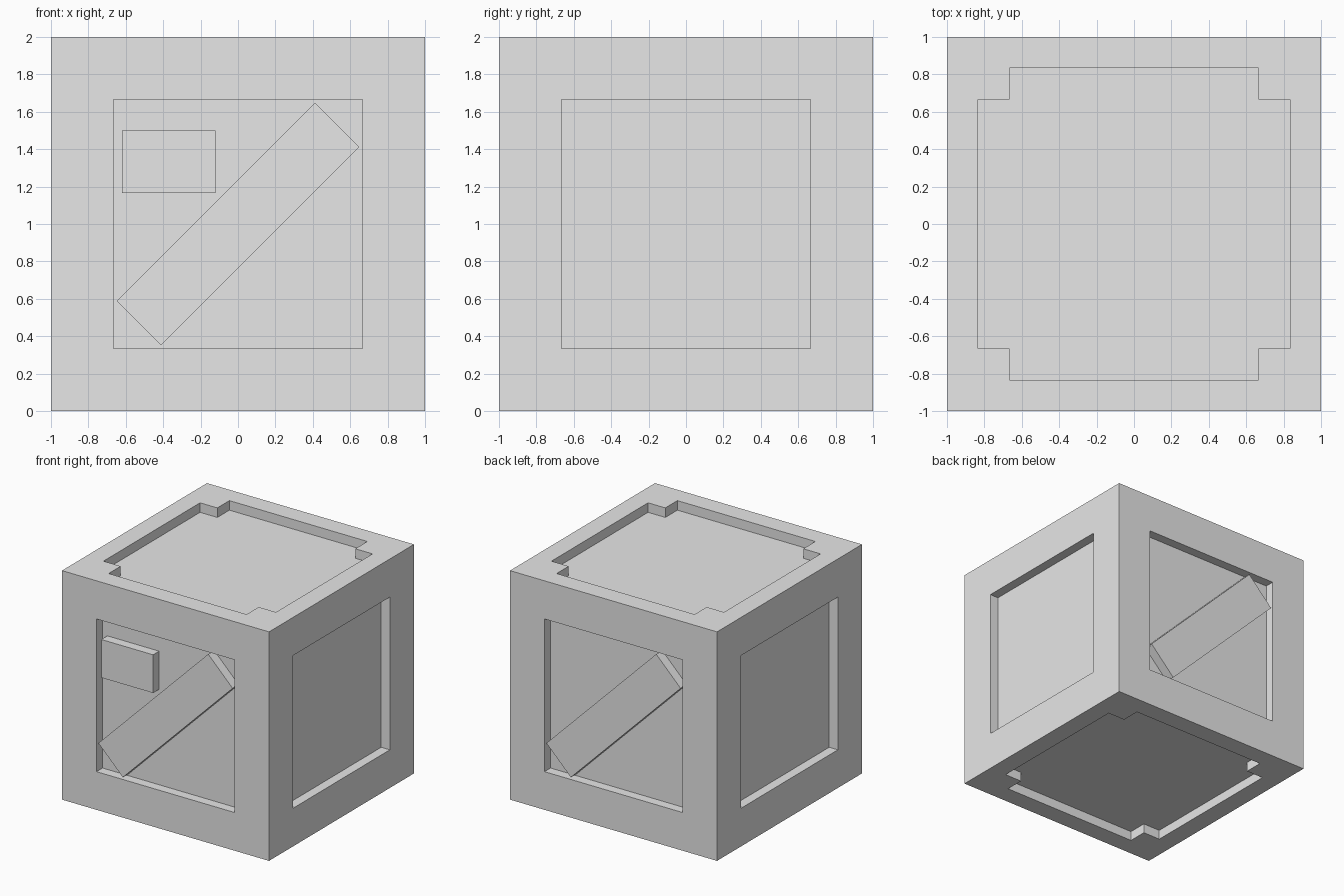
import bpy, bmesh
from math import pi
from mathutils import Matrix, Vector

default = bpy.data.objects.get("Cube")
if default:
    bpy.data.objects.remove(default)

HALF = 1.0        # half the crate's side
OPEN = 2 / 3      # half the side of each panel opening
NOTCH = 5 / 6     # reach of the lid opening between the corner posts
DEPTH = 1 / 12    # recess depth
CENTRE = Matrix.Translation((0, 0, HALF))

grey = bpy.data.materials.new("light_grey")
grey.use_nodes = True
grey.diffuse_color = (0.8, 0.8, 0.8, 1)
grey.node_tree.nodes["Principled BSDF"].inputs["Base Color"].default_value = (0.8, 0.8, 0.8, 1)


def prism(name, outline, low, high, matrix):
    """Extrude a flat outline from low to high along local z."""
    bm = bmesh.new()
    face = bm.faces.new([bm.verts.new((x, y, low)) for x, y in outline])
    top = bmesh.ops.extrude_face_region(bm, geom=[face])["geom"]
    moved = [v for v in top if isinstance(v, bmesh.types.BMVert)]
    bmesh.ops.translate(bm, verts=moved, vec=(0, 0, high - low))
    bmesh.ops.recalc_face_normals(bm, faces=bm.faces)
    bm.transform(matrix)
    mesh = bpy.data.meshes.new(name)
    bm.to_mesh(mesh)
    bm.free()
    mesh.materials.append(grey)
    obj = bpy.data.objects.new(name, mesh)
    bpy.context.collection.objects.link(obj)
    return obj


def rectangle(w, h, x=0, y=0):
    return [(x - w / 2, y - h / 2), (x + w / 2, y - h / 2),
            (x + w / 2, y + h / 2), (x - w / 2, y + h / 2)]


def side(turn):
    """Local x right, y up, z outward, for a side turned about the vertical."""
    return CENTRE @ Matrix.Rotation(turn, 4, 'Z') @ Matrix.Rotation(pi / 2, 4, 'X')


# Crate body
body = prism("crate_body", rectangle(2, 2), -HALF, HALF, CENTRE)

# Recesses: square on the four sides, cross-shaped on top and bottom
square = rectangle(2 * OPEN, 2 * OPEN)
corner = [(NOTCH, OPEN), (OPEN, OPEN), (OPEN, NOTCH)]
cross = []
for quarter in range(4):
    turn = Matrix.Rotation(quarter * pi / 2, 2)
    cross += [tuple(turn @ Vector(p)) for p in corner]

cuts = [(square, side(i * pi / 2)) for i in range(4)]
cuts += [(cross, CENTRE), (cross, CENTRE @ Matrix.Rotation(pi, 4, 'X'))]

bpy.context.view_layer.objects.active = body
for outline, matrix in cuts:
    cutter = prism("recess_cutter", outline, HALF - DEPTH, HALF + DEPTH, matrix)
    cutter.hide_render = True
    cut = body.modifiers.new("recess", 'BOOLEAN')
    cut.operation = 'DIFFERENCE'
    cut.solver = 'EXACT'
    cut.object = cutter
    bpy.ops.object.modifier_apply(modifier=cut.name)
    bpy.data.objects.remove(cutter)

# Diagonal braces on the front and back, flush with the frame
for name, turn in (("front_brace", 0), ("back_brace", pi)):
    prism(name, rectangle(1.5, 1 / 3), HALF - DEPTH - 0.01, HALF,
          side(turn) @ Matrix.Rotation(pi / 4, 4, 'Z'))

# Label plate in the upper corner of the front
prism("label_plate", rectangle(0.5, 1 / 3, -0.37, 1 / 3), HALF - DEPTH - 0.01, HALF, side(0))
